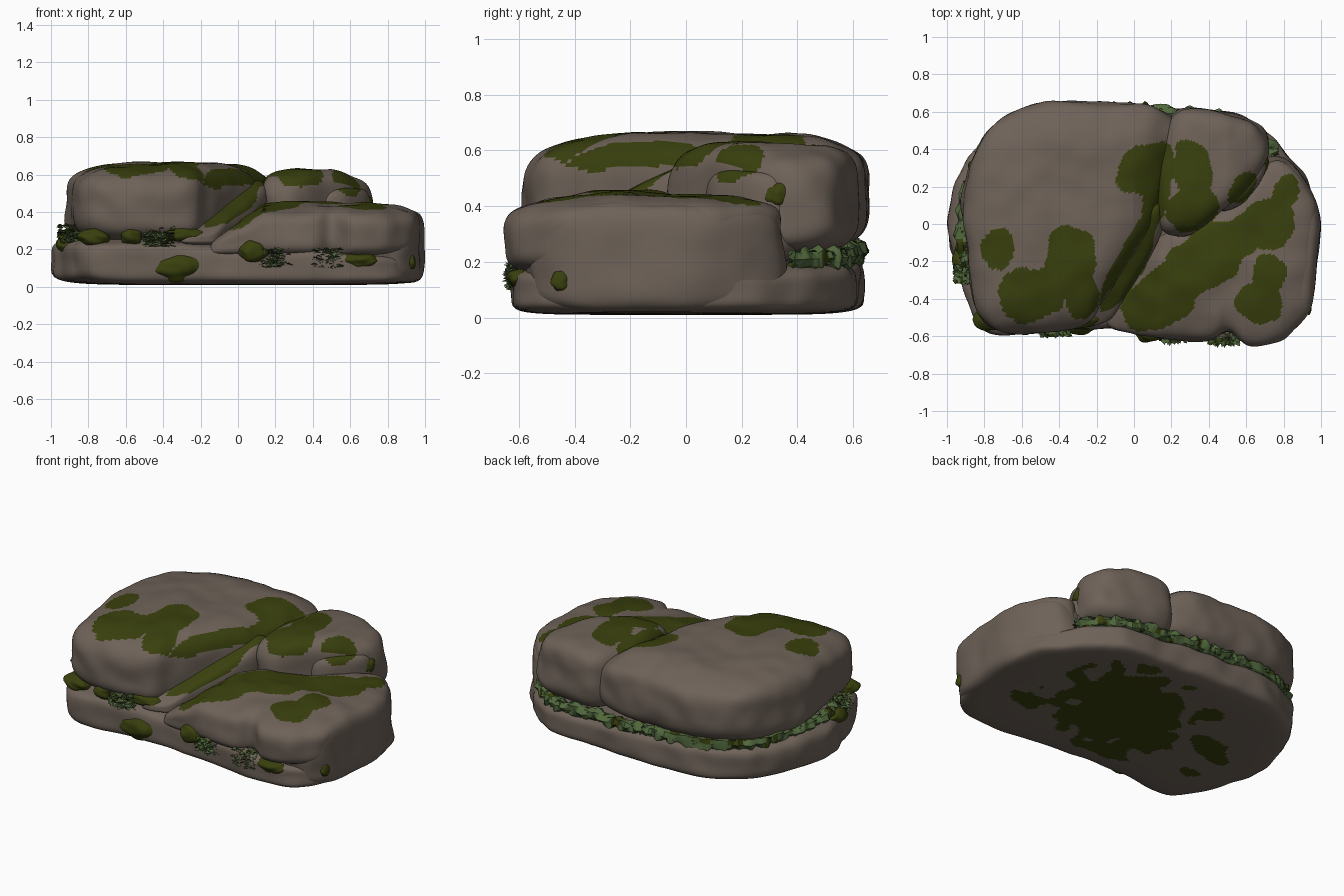
import bpy, bmesh, math, random
from mathutils import Vector, Matrix, noise

if "Cube" in bpy.data.objects:
    bpy.data.objects.remove(bpy.data.objects["Cube"])

random.seed(4)


def material(name, rgb):
    m = bpy.data.materials.new(name)
    m.diffuse_color = (*rgb, 1)
    m.use_nodes = True
    m.node_tree.nodes["Principled BSDF"].inputs["Base Color"].default_value = m.diffuse_color
    return m


STONE = material("brown stone", (0.155, 0.122, 0.098))
MOSS = material("dark moss", (0.041, 0.051, 0.004))
LEAF = material("leaf green", (0.08, 0.135, 0.045))

# moss patches on upward faces: x, y, radius x, radius y, turn in degrees
TOP_MOSS = [(-.73, -.13, .09, .11, 0), (-.55, -.38, .19, .14, 15), (-.34, -.2, .14, .19, 0),
            (-.28, -.38, .09, .14, 0), (-.02, -.2, .08, .29, -28), (.07, .29, .17, .13, 25),
            (.12, .16, .07, .16, -10), (.31, .3, .11, .16, 0), (.31, .08, .14, .12, 20),
            (.58, .19, .06, .1, -35), (.13, -.42, .22, .14, 25), (.37, -.2, .36, .15, 36),
            (.72, .0, .13, .14, 0), (.81, .17, .07, .1, -20), (.67, -.42, .13, .11, 0), (.72, -.27, .09, .11, 0)]
UNDER_MOSS = [(.12, .03, .5, .36, 45), (-.55, .04, .18, .09, 20), (.62, -.2, .1, .08, 0), (-.3, .33, .1, .07, 0),
              (-.62, -.25, .07, .05, 0)]


def in_patch(p, patches, rough=.22):
    for x, y, rx, ry, turn in patches:
        a = math.radians(turn)
        u, v = p.x - x, p.y - y
        c, s = math.cos(a), math.sin(a)
        d = math.hypot((u * c + v * s) / rx, (v * c - u * s) / ry)
        if d + rough * noise.noise(p * 9) < 1:
            return True
    return False


def smooth_loop(pts, count):
    """Closed Catmull-Rom curve through the outline points."""
    out, n = [], len(pts)
    for i in range(count):
        f = i * n / count
        k, t = int(f), f - int(f)
        a, b, c, d = (Vector(pts[(k + j) % n]) for j in (-1, 0, 1, 2))
        out.append(.5 * (2 * b + (c - a) * t + (2 * a - 5 * b + 4 * c - d) * t * t
                         + (3 * b - a - 3 * c + d) * t ** 3))
    return out


def profile(width, height, p_low, p_high, count):
    """Rounded-box half section, evenly spaced: (scale, height from -1 to 1)."""
    raw = []
    for i in range(601):
        a = math.pi * (i / 600 - .5)
        p = p_low if a < 0 else p_high
        raw.append((max(math.cos(a), 0) ** p, math.copysign(abs(math.sin(a)) ** p, a)))
    run = [0]
    for (s, z), (s2, z2) in zip(raw, raw[1:]):
        run.append(run[-1] + math.hypot((s2 - s) * width, (z2 - z) * height))
    out, k = [], 0
    for i in range(1, count):
        goal = run[-1] * i / count
        while run[k + 1] < goal:
            k += 1
        t = (goal - run[k]) / (run[k + 1] - run[k])
        out.append(tuple(raw[k][j] + t * (raw[k + 1][j] - raw[k][j]) for j in (0, 1)))
    return out


def finish(bm, name, mats, angle=50):
    me = bpy.data.meshes.new(name)
    bm.normal_update()
    bm.to_mesh(me)
    bm.free()
    ob = bpy.data.objects.new(name, me)
    bpy.context.collection.objects.link(ob)
    for m in mats:
        me.materials.append(m)
    if angle:
        bpy.ops.object.select_all(action='DESELECT')
        ob.select_set(True)
        bpy.context.view_layer.objects.active = ob
        bpy.ops.object.shade_smooth_by_angle(angle=math.radians(angle))
    return ob


def rock(name, pts, low, top, p_low=.45, p_high=.5, around=190, rings=95, rough=.026, under=False):
    """Weathered slab: an outline swept through a rounded section, mossy on top."""
    bm = bmesh.new()
    loop = smooth_loop(pts, around)
    if sum(a.x * b.y - a.y * b.x for a, b in zip(loop, loop[1:] + loop[:1])) < 0:
        loop.reverse()
    mid = sum(loop, Vector((0, 0))) / around
    width = sum((p - mid).length for p in loop) / around
    high = top(mid.x, mid.y)

    def place(s, z, p):
        q = mid + (p - mid) * s
        v = Vector((q.x, q.y, low + (top(q.x, q.y) - low) * (z + 1) / 2))
        k = noise.noise(v * 3.3) * rough + noise.noise(v * 8) * rough * .5
        away = Vector(((q - mid).x, (q - mid).y, 0)) * s ** 4 / width
        away.z = .7 * z if z > 0 else 0
        return bm.verts.new(v + away * k)

    rows = [[place(s, z, p) for p in loop] for s, z in profile(width, (high - low) / 2, p_low, p_high, rings)]
    for r, r2 in zip(rows, rows[1:]):
        for i in range(around):
            j = (i + 1) % around
            bm.faces.new((r[i], r[j], r2[j], r2[i]))
    ends = place(0, -1, mid), place(0, 1, mid)
    for i in range(around):
        j = (i + 1) % around
        bm.faces.new((ends[0], rows[0][j], rows[0][i]))
        bm.faces.new((ends[1], rows[-1][i], rows[-1][j]))
    bm.normal_update()
    for f in bm.faces:
        c = f.calc_center_median()
        if f.normal.z > .2:
            f.material_index = int(not under and in_patch(c, TOP_MOSS))
        elif under and f.normal.z < -.7:
            f.material_index = int(in_patch(c, UNDER_MOSS, .6))
    return finish(bm, name, [STONE, MOSS])


# stone layers
rock("base_slab", [(-.99, 0), (-.97, -.2), (-.89, -.42), (-.75, -.59), (-.45, -.57), (-.15, -.55), (.05, -.58),
                   (.3, -.6), (.55, -.63), (.8, -.59), (.93, -.42), (.96, -.15), (.97, .08), (.92, .25),
                   (.81, .38), (.67, .53), (.48, .6), (.2, .62), (-.1, .64), (-.5, .62), (-.77, .5), (-.92, .25)],
     .01, lambda x, y: .225 - .05 * x, .3, .33, 220, 100, under=True)
rock("upper_slab", [(-.92, .08), (-.89, -.2), (-.82, -.47), (-.7, -.58), (-.45, -.58), (-.25, -.54), (-.17, -.43),
                    (-.02, -.18), (.11, .02), (.19, .3), (.24, .5), (.14, .61), (-.1, .655), (-.5, .63), (-.76, .52),
                    (-.88, .32)],
     .23, lambda x, y: .66 - .2 * max(0, x) - .1 * max(0, -.25 - y), .45, .52)
rock("gully_ledge", [(-.3, -.52), (-.14, -.52), (-.03, -.36), (.1, -.15), (.16, .0), (.14, .12), (.02, .06),
                     (-.15, -.25)],
     .22, lambda x, y: .56 + .5 * y, .45, .45, 90, 50, .015)
rock("back_slab", [(.14, .0), (.3, -.05), (.48, .08), (.66, .24), (.72, .38), (.66, .53), (.46, .6), (.25, .61),
                   (.16, .48), (.12, .25)],
     .23, lambda x, y: .625 - .2 * max(0, x - .5), .45, .47, 120, 64)
rock("side_lump", [(.45, .08), (.57, .1), (.69, .24), (.71, .34), (.62, .4), (.5, .28)],
     .2, lambda x, y: .53, .5, .5, 70, 40, .015)
rock("front_slab", [(-.14, -.53), (-.02, -.3), (.12, -.08), (.3, .0), (.5, .1), (.64, .24), (.75, .35), (.86, .3),
                    (.97, .08), (.96, -.2), (.94, -.45), (.8, -.61), (.62, -.65), (.5, -.57), (.38, -.62),
                    (.1, -.61)],
     .15, lambda x, y: min(.455, .3 + .55 * (x + .14)) - .1 * max(0, -.2 - y) - .05 * max(0, x - .6), .45, .47)
rock("right_block", [(.55, .2), (.75, .35), (.88, .3), (.99, .05), (.98, -.2), (.95, -.44), (.82, -.56), (.65, -.5)],
     .02, lambda x, y: .41, .35, .43, 100, 54)


# mossy stones wedged in the front gap
def mound(name, at, size):
    bm = bmesh.new()
    bmesh.ops.create_icosphere(bm, subdivisions=4, radius=1)
    for v in bm.verts:
        v.co *= 1 + .2 * noise.noise(v.co * 1.5 + Vector(at) * 9)
        v.co = Vector([a + b * c for a, b, c in zip(at, size, v.co)])
    finish(bm, name, [MOSS])


MOUNDS = [(-.77, -.5, .265, .09, .07, .05), (-.57, -.53, .27, .06, .06, .055), (-.32, -.52, .105, .15, .07, .075),
          (.08, -.57, .19, .08, .06, .06), (.65, -.59, .14, .1, .05, .04), (-.93, -.2, .23, .04, .08, .045),
          (-.32, -.5, .28, .13, .06, .04), (.93, -.45, .13, .02, .035, .035), (.69, .33, .44, .03, .05, .045)]
for i, m in enumerate(MOUNDS):
    mound(f"moss_mound_{i + 1}", m[:3], m[3:])


# leafy growth in the gaps
def leaves(name, spots, spread, count, size):
    bm = bmesh.new()
    for spot in spots:
        for _ in range(count):
            at = Vector([c + max(-1.6, min(1.6, random.gauss(0, 1))) * s for c, s in zip(spot, spread)])
            turn = Matrix.Rotation(random.uniform(0, 6.28), 3, 'Z') @ Matrix.Rotation(random.uniform(-.9, .9), 3, 'X')
            s = size * random.uniform(.6, 1.2)
            shape = ((-.9, 0, 0), (0, -.55, .2), (.9, 0, 0), (0, .55, .2))
            f = bm.faces.new([bm.verts.new(at + turn @ (Vector(c) * s)) for c in shape])
            f.material_index = int(random.random() < .15)
    finish(bm, name, [LEAF, MOSS], 0)


def hedge(name, pts, radius):
    """Lumpy tube that fills the gap behind the leaves."""
    bm = bmesh.new()
    rows = []
    for p in pts:
        row = []
        for k in range(8):
            a = k * math.pi / 4
            out = Vector((p.x, p.y, 0)).normalized() * math.cos(a) + Vector((0, 0, math.sin(a)))
            row.append(bm.verts.new(p + out * radius * (1 + .9 * noise.noise((p + out * radius) * 25))))
        rows.append(row)
    for r, r2 in zip(rows, rows[1:]):
        for k in range(8):
            f = bm.faces.new((r[k], r[(k + 1) % 8], r2[(k + 1) % 8], r2[k]))
            f.material_index = int(noise.noise(f.calc_center_median() * 12) > .35)
    bmesh.ops.holes_fill(bm, edges=bm.edges)
    bmesh.ops.recalc_face_normals(bm, faces=bm.faces)
    finish(bm, name, [LEAF, MOSS], 30)


back = [(-.89, -.27), (-.915, .0), (-.86, .27), (-.73, .47), (-.5, .58), (-.1, .61), (.2, .59), (.46, .57),
        (.62, .5), (.75, .38), (.85, .2), (.5, -.5), (-.6, -.6), (-.8, -.45)]
ring = smooth_loop(back, 350)[:226]
path = [Vector((p.x, p.y, .235 - .035 * p.x)) for p in ring]
hedge("gap_growth", path, .036)
leaves("gap_leaves", path, (.012, .012, .016), 6, .02)
for i, (x, y, z) in enumerate([(-.42, -.555, .265), (-.88, -.27, .28), (.2, -.59, .155), (.48, -.6, .15)]):
    leaves(f"leaf_tuft_{i + 1}", [(x, y, z)], (.045, .024, .03), 260, .023)
